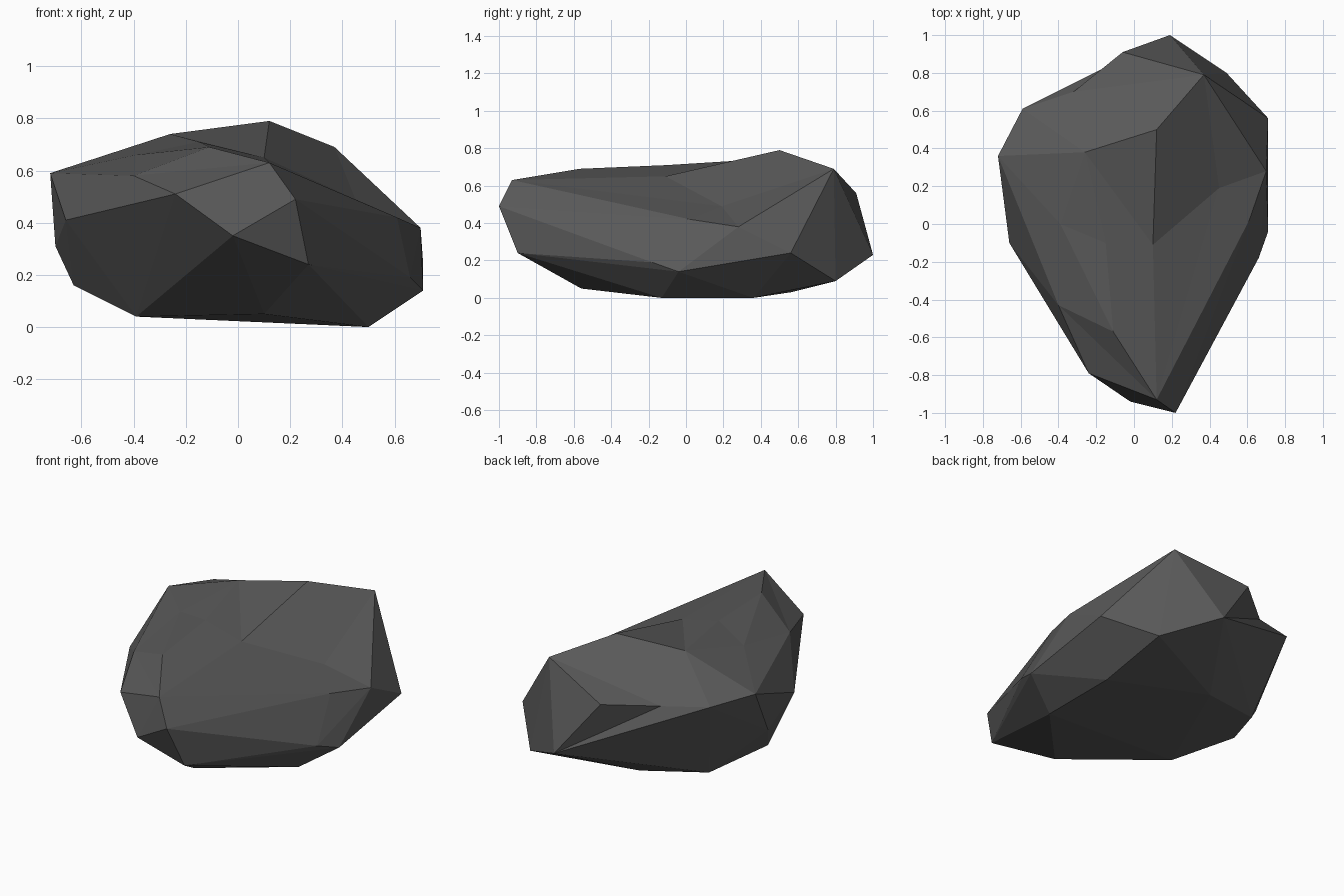
import bpy
import bmesh
from mathutils import Vector

# Remove the default cube
default_cube = bpy.data.objects.get("Cube")
if default_cube:
    bpy.data.objects.remove(default_cube, do_unlink=True)


def flat_material(name, value):
    """Make a plain matt grey material."""
    material = bpy.data.materials.new(name)
    material.use_nodes = True
    colour = (value, value, value, 1)
    material.diffuse_color = colour
    shader = next(n for n in material.node_tree.nodes if n.type == "BSDF_PRINCIPLED")
    shader.inputs["Base Color"].default_value = colour
    shader.inputs["Roughness"].default_value = 1
    return material


# Corners of the boulder, ring by ring
underside = [(.5, .36, 0), (.5, -.13, 0), (.1, -.56, .05),
             (-.39, -.14, .04), (-.47, .45, .08), (-.08, .56, .03)]
nose = [(.22, -1, .49), (.12, -.93, .63), (.27, -.9, .24),
        (-.02, -.94, .35), (-.24, -.79, .51)]
left_flank = [(.66, -.18, .19), (.71, -.04, .14), (.61, .02, .42),
              (.7, .28, .38), (.71, .56, .24)]
back = [(.49, .8, .09), (.19, 1, .23), (.37, .79, .69),
        (-.06, .91, .56), (-.59, .61, .57)]
right_flank = [(-.72, .36, .59), (-.7, .21, .31), (-.63, .11, .16), (-.66, -.1, .41)]
crown = [(.12, .5, .79), (-.11, -.57, .69)]

# Shallow hollows: (corner, outward lift while the faces are being found)
hollows = [((.1, -.11, .65), (0, 0, .1)),
           ((.45, .19, .49), (.03, 0, .12)),
           ((-.15, -.1, .71), (0, 0, .03)),
           ((-.39, 0, .66), (0, 0, .04)),
           ((-.4, -.43, .58), (-.02, 0, .04)),
           ((-.26, .38, .74), (0, 0, .03)),
           ((-.32, .7, .54), (0, .09, .04))]

still = Vector((0, 0, 0))
corners = [(Vector(p), still)
           for p in underside + nose + left_flank + back + right_flank + crown]
corners += [(Vector(p), Vector(lift)) for p, lift in hollows]

# Skin the lifted corners, then sink the hollows back to their true depth
bm = bmesh.new()
resting_place = {}
for point, lift in corners:
    vert = bm.verts.new(point + lift)
    resting_place[vert] = point
bmesh.ops.convex_hull(bm, input=list(bm.verts))
for vert in list(bm.verts):
    if vert.link_faces:
        vert.co = resting_place[vert]
    else:
        bm.verts.remove(vert)
bmesh.ops.recalc_face_normals(bm, faces=list(bm.faces))

# Flat faceted boulder
mesh = bpy.data.meshes.new("boulder")
bm.to_mesh(mesh)
bm.free()
mesh.materials.append(flat_material("dark grey stone", .1))
boulder = bpy.data.objects.new("boulder", mesh)
bpy.context.collection.objects.link(boulder)
